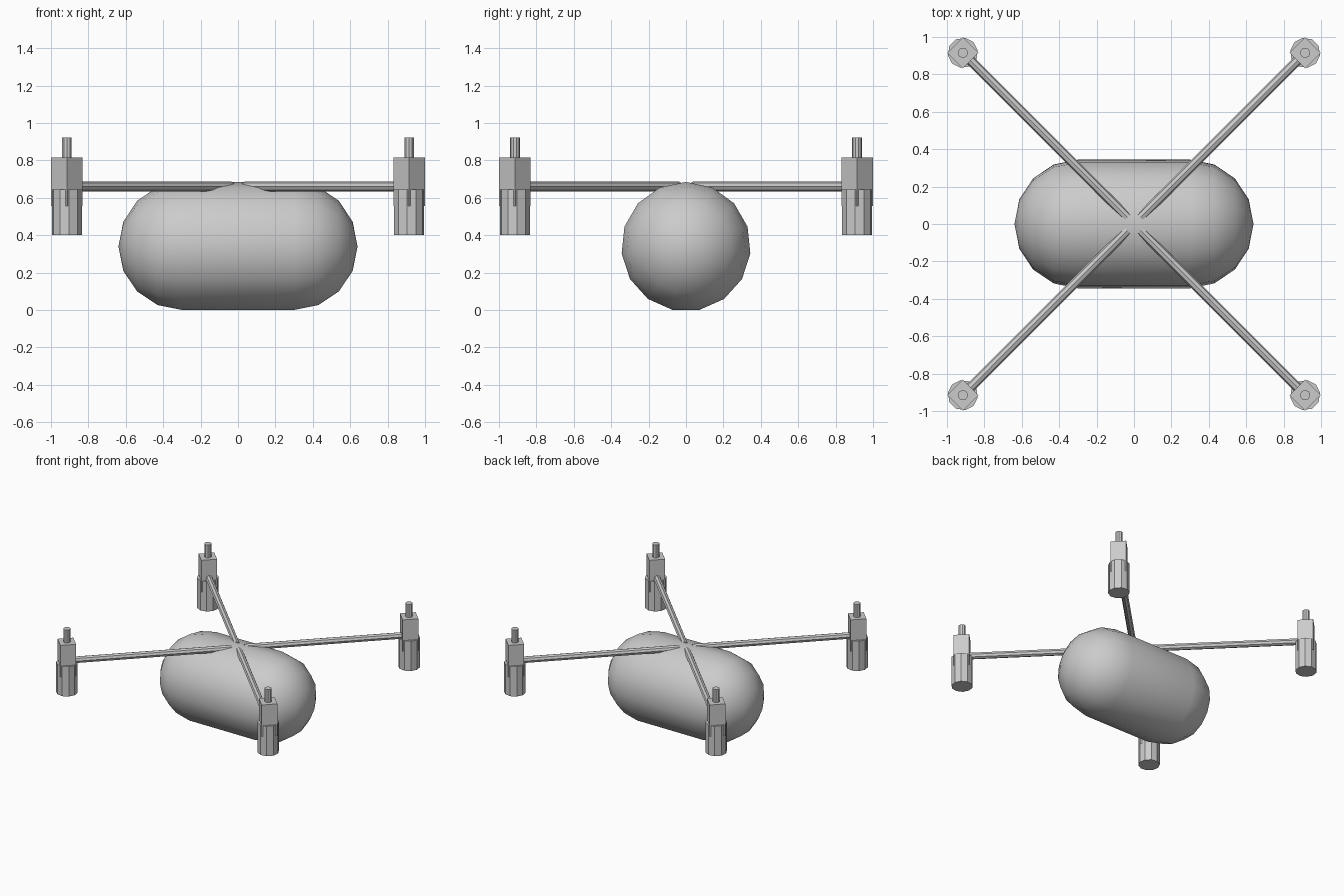
import bpy, bmesh, math
from mathutils import Matrix, Vector

cube = bpy.data.objects.get("Cube")
if cube:
    bpy.data.objects.remove(cube, do_unlink=True)

grey = bpy.data.materials.new("light grey")
grey.use_nodes = True
COLOUR = (0.6, 0.6, 0.6, 1)
grey.diffuse_color = COLOUR
grey.node_tree.nodes["Principled BSDF"].inputs["Base Color"].default_value = COLOUR


def finish(name, bm, smooth=False):
    bmesh.ops.recalc_face_normals(bm, faces=bm.faces)
    mesh = bpy.data.meshes.new(name)
    bm.to_mesh(mesh)
    bm.free()
    mesh.materials.append(grey)
    for p in mesh.polygons:
        p.use_smooth = smooth
    obj = bpy.data.objects.new(name, mesh)
    bpy.context.collection.objects.link(obj)
    return obj


def prism(name, sides, radius, start, end, turn=0.0):
    """Closed prism with its axis from start to end."""
    start, end = Vector(start), Vector(end)
    axis = end - start
    rot = axis.to_track_quat('Z', 'Y').to_matrix().to_4x4()
    place = Matrix.Translation((start + end) / 2) @ rot @ Matrix.Rotation(turn, 4, 'Z')
    bm = bmesh.new()
    bmesh.ops.create_cone(bm, cap_ends=True, segments=sides, radius1=radius,
                          radius2=radius, depth=axis.length, matrix=place)
    return finish(name, bm)


# Body: a capsule profile spun about the x axis, one ridge along the top
SIDES, R, HALF, AXIS_Z = 15, 0.346, 0.3, 0.339
cap = [(HALF + R * 0.98 * math.cos(a), R * math.sin(a))
       for a in (math.radians(22.5 * i) for i in range(5))]
profile = cap + [(-x, r) for x, r in reversed(cap)]
bm = bmesh.new()
verts = [bm.verts.new((x, 0, AXIS_Z + r)) for x, r in profile]
edges = [bm.edges.new(pair) for pair in zip(verts, verts[1:])]
bmesh.ops.spin(bm, geom=verts + edges, cent=(0, 0, AXIS_Z), axis=(1, 0, 0),
               angle=math.tau, steps=SIDES, use_duplicate=False)
bmesh.ops.remove_doubles(bm, verts=bm.verts, dist=0.0005)
finish("body", bm, smooth=True)

# Four diagonal arms, each with a motor on its end
M = 0.915
for side, sx in (("left", 1), ("right", -1)):
    for end, sy in (("front", -1), ("back", 1)):
        label = f"{end}_{side}"
        x, y = sx * M, sy * M
        prism(f"{label}_arm", 8, 0.026, (sx * 0.035, sy * 0.035, 0.66),
              (x, y, 0.66))
        prism(f"{label}_motor_can", 10, 0.081, (x, y, 0.4), (x, y, 0.645),
              math.atan2(sy, sx))
        prism(f"{label}_motor_mount", 4, 0.084, (x, y, 0.555), (x, y, 0.815))
        prism(f"{label}_shaft", 10, 0.027, (x, y, 0.8), (x, y, 0.922))
